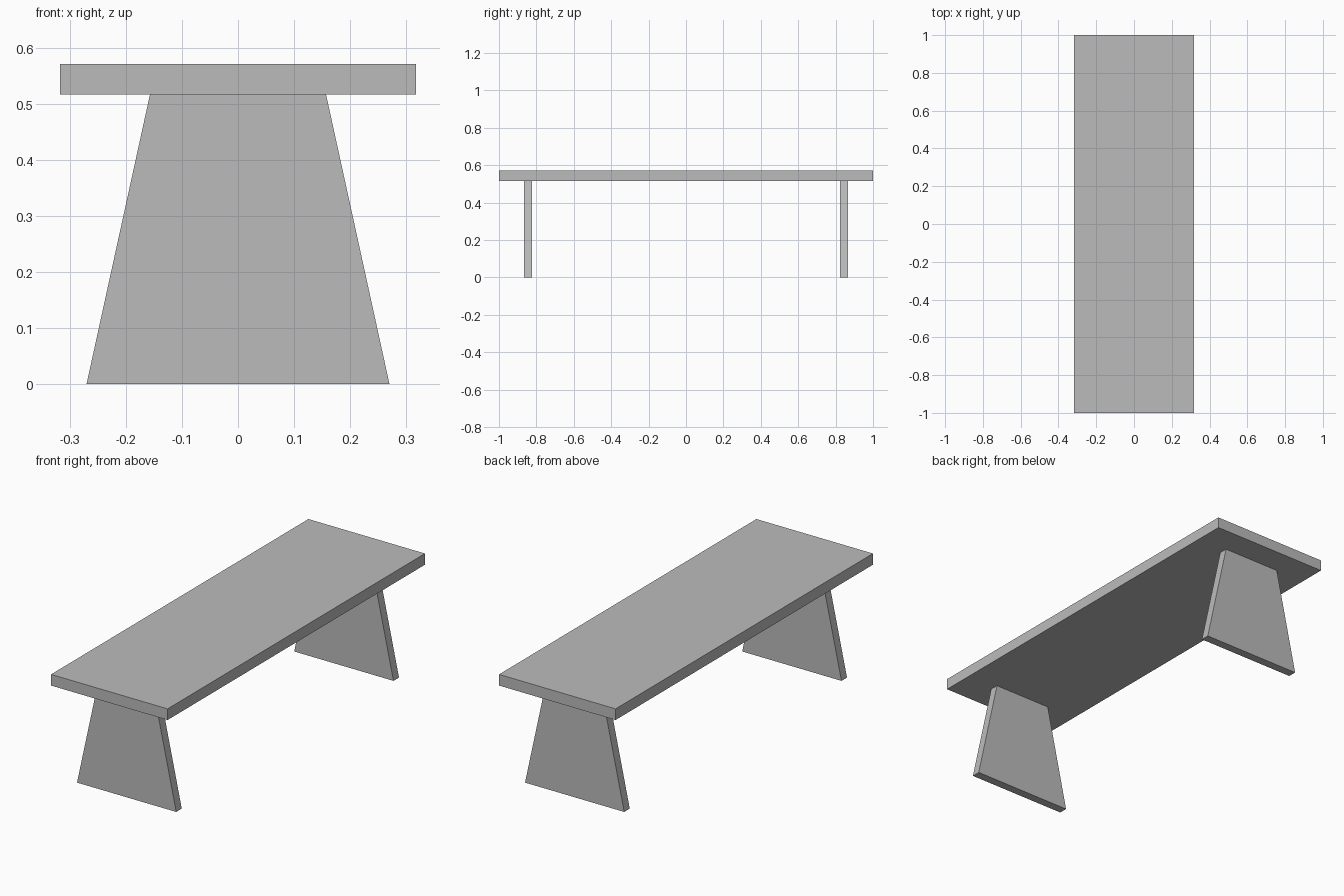
import bpy
import bmesh

cube = bpy.data.objects.get("Cube")
if cube:
    bpy.data.objects.remove(cube, do_unlink=True)

HEIGHT, SEAT_BOTTOM = 0.571, 0.516
SEAT_HALF_WIDTH, SEAT_HALF_LENGTH = 0.317, 1.0
LEG_BOTTOM_HALF, LEG_TOP_HALF = 0.27, 0.157
LEG_Y, LEG_THICKNESS = 0.844, 0.043

grey = bpy.data.materials.new("plain grey")
grey.use_nodes = True
colour = (0.5, 0.5, 0.5, 1)
grey.diffuse_color = colour
grey.node_tree.nodes["Principled BSDF"].inputs["Base Color"].default_value = colour


def slab(name, y, depth, z0, z1, half_bottom, half_top):
    """Trapezoid in the xz plane, extruded along y and centred on the given y."""
    bm = bmesh.new()
    outline = [(-half_bottom, z0), (half_bottom, z0), (half_top, z1), (-half_top, z1)]
    face = bm.faces.new([bm.verts.new((x, y - depth / 2, z)) for x, z in outline])
    ext = bmesh.ops.extrude_face_region(bm, geom=[face])
    moved = [g for g in ext["geom"] if isinstance(g, bmesh.types.BMVert)]
    bmesh.ops.translate(bm, verts=moved, vec=(0, depth, 0))
    bmesh.ops.recalc_face_normals(bm, faces=bm.faces)
    mesh = bpy.data.meshes.new(name)
    bm.to_mesh(mesh)
    bm.free()
    mesh.materials.append(grey)
    obj = bpy.data.objects.new(name, mesh)
    bpy.context.collection.objects.link(obj)
    return obj


# Seat plank
slab("seat", 0, 2 * SEAT_HALF_LENGTH, SEAT_BOTTOM, HEIGHT, SEAT_HALF_WIDTH, SEAT_HALF_WIDTH)

# Tapered panel legs
for name, side in (("front_leg", -1), ("back_leg", 1)):
    slab(name, side * LEG_Y, LEG_THICKNESS, 0, SEAT_BOTTOM, LEG_BOTTOM_HALF, LEG_TOP_HALF)
